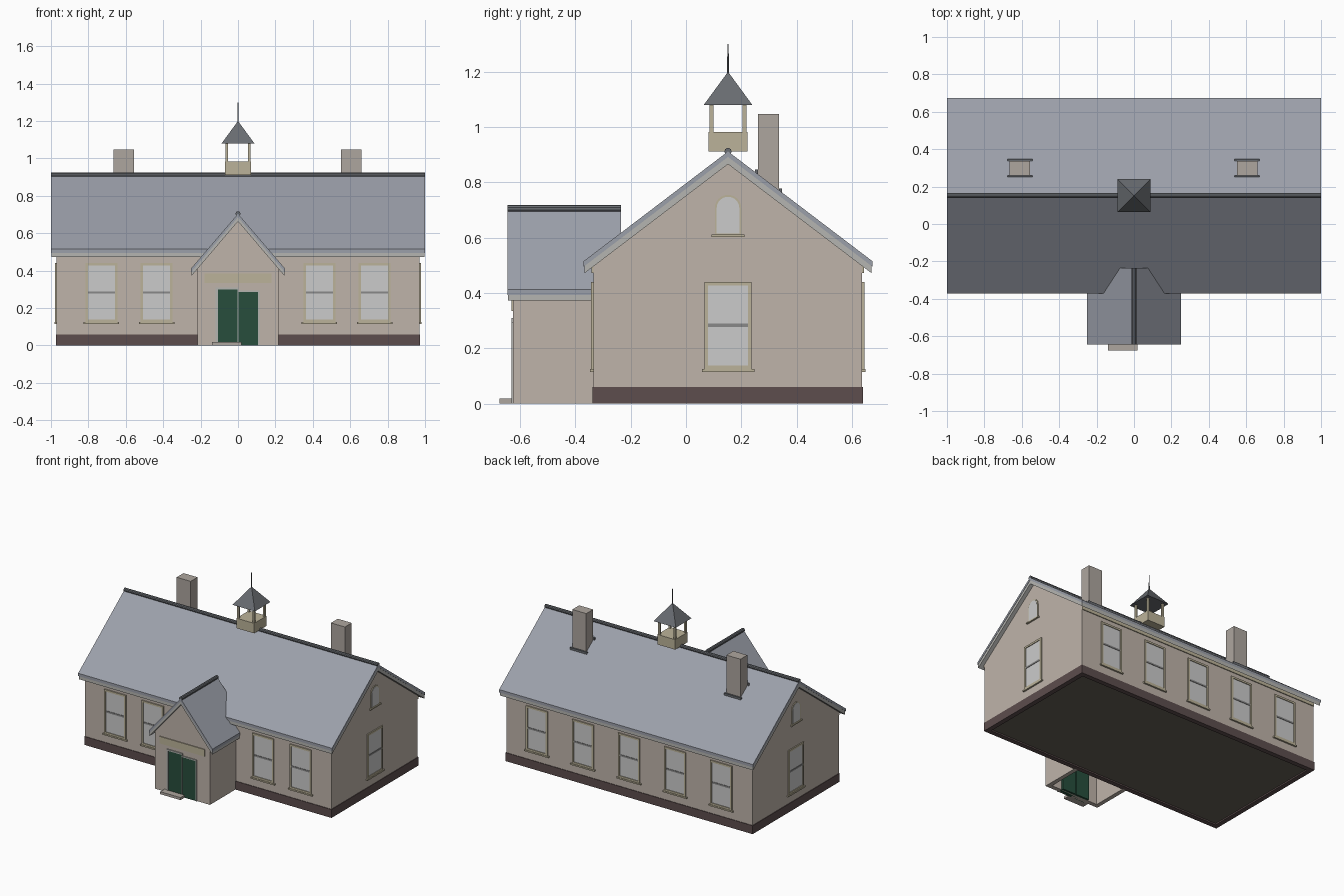
import bpy, bmesh, math
from mathutils import Matrix

if "Cube" in bpy.data.objects:
    bpy.data.objects.remove(bpy.data.objects["Cube"])


def mat(name, r, g, b):
    m = bpy.data.materials.new(name)
    m.diffuse_color = (r, g, b, 1)
    m.use_nodes = True
    m.node_tree.nodes["Principled BSDF"].inputs["Base Color"].default_value = m.diffuse_color
    return m


WALL = mat("wall_render", .52, .455, .40)
PLINTH = mat("plinth_brown", .11, .075, .075)
FLOOR = mat("floor_dark", .13, .115, .09)
SLATE = mat("roof_slate", .33, .35, .40)
DARK = mat("dark_slate", .14, .15, .165)
EDGE = mat("roof_edge", .46, .46, .44)
TRIM = mat("trim_beige", .50, .45, .32)
GLASS = mat("glass_pale", .62, .64, .65)
RAIL = mat("sash_rail", .25, .25, .25)
DOOR = mat("door_green", .02, .075, .045)
CHIM = mat("chimney_stone", .42, .38, .345)

RY = .152                      # main ridge y
RZ, SLOPE, SPAN = .912, .76, .5225


def finish(name, bm, m, M=None):
    if M is not None:
        bm.transform(M)
    bmesh.ops.recalc_face_normals(bm, faces=bm.faces)
    me = bpy.data.meshes.new(name)
    bm.to_mesh(me)
    bm.free()
    me.materials.append(m)
    ob = bpy.data.objects.new(name, me)
    bpy.context.collection.objects.link(ob)
    return ob


def boxes(name, items, m, M=None):
    """Each item is (x0, x1, y0, y1, z0, z1)."""
    bm = bmesh.new()
    for x0, x1, y0, y1, z0, z1 in items:
        T = Matrix.Translation(((x0 + x1) / 2, (y0 + y1) / 2, (z0 + z1) / 2))
        S = Matrix.Diagonal((x1 - x0, y1 - y0, z1 - z0, 1))
        bmesh.ops.create_cube(bm, size=1, matrix=T @ S)
    return finish(name, bm, m, M)


def prism(name, pts, axis, a, b, m, M=None):
    """Extrude a (u, z) profile along x or y from a to b."""
    bm = bmesh.new()
    vs = [bm.verts.new((a, u, z) if axis == "x" else (u, a, z)) for u, z in pts]
    f = bm.faces.new(vs)
    out = bmesh.ops.extrude_face_region(bm, geom=[f])["geom"]
    d = (b - a, 0, 0) if axis == "x" else (0, b - a, 0)
    bmesh.ops.translate(bm, vec=d, verts=[v for v in out if isinstance(v, bmesh.types.BMVert)])
    return finish(name, bm, m, M)


def chevron(c, s, rz, slope, t):
    ez = rz - s * slope
    return [(c - s, ez), (c, rz), (c + s, ez), (c + s, ez - t), (c, rz - t), (c - s, ez - t)]


def cone(name, r1, r2, h, n, M, m):
    bm = bmesh.new()
    bmesh.ops.create_cone(bm, cap_ends=True, segments=n, radius1=r1, radius2=r2, depth=h)
    return finish(name, bm, m, M)


def ridge_roll(name, loc, length, axis):
    R = Matrix.Rotation(math.pi / 2, 4, "Y" if axis == "x" else "X")
    return cone(name, .013, .013, length, 10, Matrix.Translation(loc) @ R, DARK)


def sash_window(name, M):
    w, z0, z1, f = .085, .125, .44, .013
    boxes(name + "_frame", [(-w, -w + f, -.008, .01, z0, z1), (w - f, w, -.008, .01, z0, z1),
                            (-w + f, w - f, -.008, .01, z1 - f, z1),
                            (-w + f, w - f, -.008, .01, z0, z0 + f),
                            (-w - .01, w + .01, -.012, .01, z0 - .01, z0)], TRIM, M)
    boxes(name + "_glass", [(-w + f, w - f, -.003, .01, z0 + f, z1 - f)], GLASS, M)
    boxes(name + "_rail", [(-w + f, w - f, -.006, .01, .277, .289)], RAIL, M)


def arch(r, z0, zs):
    return [(-r, z0), (r, z0)] + [(r * math.cos(k * math.pi / 12), zs + r * math.sin(k * math.pi / 12))
                                  for k in range(13)]


def arched_window(name, M):
    prism(name + "_frame", arch(.048, .61, .707), "y", -.005, .01, TRIM, M)
    prism(name + "_glass", arch(.041, .615, .707), "y", -.007, .01, GLASS, M)
    boxes(name + "_sill", [(-.06, .06, -.012, .01, .602, .611)], TRIM, M)


# main walls, plinth and floor
Y0, Y1, X = -.335, .637, .97
wz = RZ - .04 - (RY - Y0) * SLOPE
prism("main_walls", [(Y0, .03), (Y1, .03), (Y1, wz), (RY, RZ - .04), (Y0, wz)], "x", -X, X, WALL)
P = .004
boxes("plinth", [(-X - P, X + P, Y0 - P, Y0 + .03, 0, .06), (-X - P, X + P, Y1 - .03, Y1 + P, 0, .06),
                 (-X - P, -X + .03, Y0 + .03, Y1 - .03, 0, .06),
                 (X - .03, X + P, Y0 + .03, Y1 - .03, 0, .06)], PLINTH)
boxes("floor", [(-X + .03, X - .03, Y0 + .03, Y1 - .03, .01, .03)], FLOOR)
boxes("eaves_frieze", [(-X, X, Y0 - .006, Y0, .472, .5), (-X, X, Y1, Y1 + .006, .472, .5)], TRIM)

# main roof
prism("main_roof", chevron(RY, SPAN, RZ, SLOPE, .02), "x", -1, 1, SLATE)
prism("main_roof_bargeboard", chevron(RY, SPAN - .004, RZ - .02, SLOPE, .026), "x", -.998, .998, EDGE)
ridge_roll("main_ridge", (0, RY, RZ), 2, "x")

# windows
for i, x in enumerate((-.73, -.435, .435, .73)):
    sash_window(f"front_window_{i}", Matrix.Translation((x, Y0, 0)))
for i in range(5):
    sash_window(f"back_window_{i}", Matrix.Translation((.363 * (i - 2), Y1, 0)) @ Matrix.Rotation(math.pi, 4, "Z"))
for side, s in (("right", 1), ("left", -1)):
    M = Matrix.Translation((s * X, RY, 0)) @ Matrix.Rotation(s * math.pi / 2, 4, "Z")
    sash_window(side + "_window", M)
    arched_window(side + "_gable_window", M)

# porch: open underneath, with gable
PX, PY, PZ, PS = .217, -.625, .705, 1.17
pw = PZ - .04 - PX * PS
gable = [(-PX, pw), (PX, pw), (0, PZ - .04)]
prism("porch_front_wall", [(-PX, 0), (PX, 0)] + [gable[1], gable[2], gable[0]], "y", PY, PY + .03, WALL)
boxes("porch_side_walls", [(-PX, -PX + .03, PY + .03, Y0, 0, pw), (PX - .03, PX, PY + .03, Y0, 0, pw)], WALL)
prism("porch_loft", gable, "y", PY + .03, -.245, WALL)
prism("porch_roof", chevron(0, .25, PZ, PS, .02), "y", -.645, -.235, SLATE)
prism("porch_bargeboard", chevron(0, .248, PZ - .02, PS, .022), "y", -.643, -.237, EDGE)
ridge_roll("porch_ridge", (0, -.44, PZ), .41, "y")

# double door, sign board and step
boxes("door_left", [(-.108, -.003, PY - .004, PY + .045, 0, .3)], DOOR)
boxes("door_right", [(.003, .108, PY - .004, PY + .045, 0, .285)], DOOR)
boxes("door_frame", [(-.12, -.108, PY - .007, PY, 0, .31), (-.108, .003, PY - .007, PY, .3, .31),
                     (-.003, .003, PY - .007, PY, 0, .3), (.108, .116, PY - .007, PY, 0, .293),
                     (.003, .108, PY - .007, PY, .285, .293)], EDGE)
boxes("sign_board", [(-.178, .178, PY - .006, PY, .335, .385)], TRIM)
boxes("door_step", [(-.14, .02, -.675, PY, 0, .018)], CHIM)

# chimneys with flashing strips
for side, cx in (("left", -.61), ("right", .605)):
    boxes(side + "_chimney", [(cx - .055, cx + .055, .26, .337, .74, 1.047)], CHIM)
    boxes(side + "_chimney_flashing", [(cx - .067, cx + .067, .25, .26, .80, .847),
                                       (cx - .067, cx + .067, .337, .348, .74, .778)], DARK)

# belfry
boxes("belfry_base", [(-.07, .07, RY - .07, RY + .07, .912, .983)], TRIM)
boxes("belfry_posts", [(sx * .06 - .007, sx * .06 + .007, RY + sy * .06 - .007, RY + sy * .06 + .007, .983, 1.085)
                       for sx in (-1, 1) for sy in (-1, 1)], TRIM)
T = Matrix.Translation((0, RY, 1.14)) @ Matrix.Rotation(math.pi / 4, 4, "Z")
cone("belfry_roof", .088 * math.sqrt(2), 0, .12, 4, T, DARK)
cone("belfry_spire", .004, .002, .11, 8, Matrix.Translation((0, RY, 1.245)), DARK)
